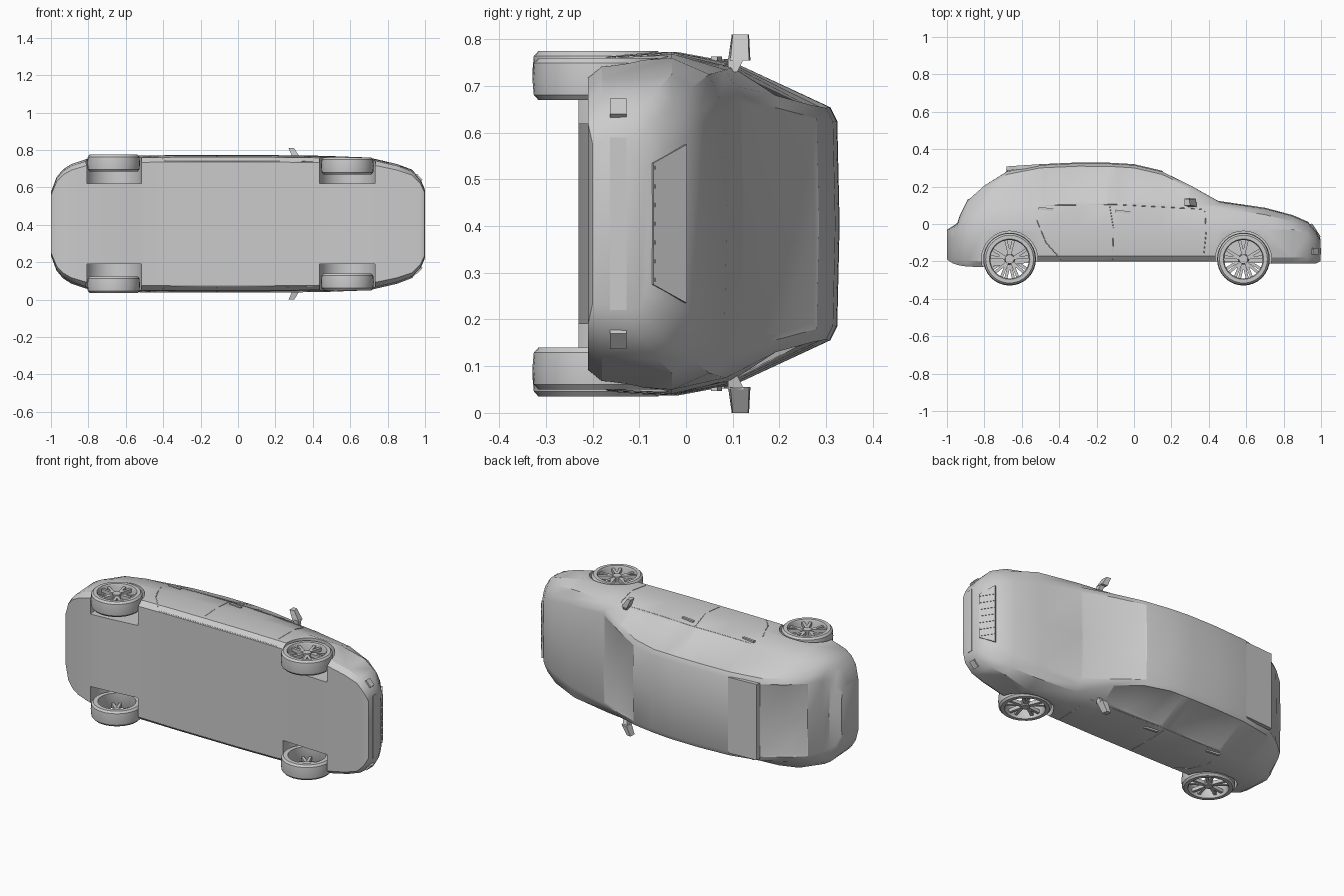
import bpy, bmesh, math
from mathutils import Vector, Matrix

if "Cube" in bpy.data.objects:
    bpy.data.objects.remove(bpy.data.objects["Cube"])

# The car lies on its side: x = length (nose at +x), y = car height, z = car width
CZ = 0.405
grey = bpy.data.materials.new("light grey")
grey.diffuse_color = (0.6, 0.6, 0.6, 1)
grey.use_nodes = True
grey.node_tree.nodes["Principled BSDF"].inputs["Base Color"].default_value = grey.diffuse_color

# x, floor, belt, roof, half widths at flank, belt, roof
STATIONS = [
    (-1.0, -.19, -.06, -.03, .17, .16, .14), (-.97, -.21, -.045, -.012, .25, .24, .21),
    (-.945, -.218, -.02, .005, .28, .26, .23), (-.93, -.222, 0, .05, .295, .275, .24),
    (-.89, -.228, .04, .13, .32, .30, .245), (-.80, -.23, .08, .21, .35, .325, .245),
    (-.68, -.22, .10, .285, .362, .335, .245), (-.5, -.2, .105, .32, .366, .34, .248),
    (-.3, -.2, .11, .329, .368, .342, .25), (-.14, -.2, .11, .328, .368, .342, .25),
    (-.10, -.2, .11, .326, .368, .342, .25), (.0, -.2, .11, .32, .368, .342, .248),
    (.15, -.2, .105, .285, .368, .34, .255), (.3, -.2, .10, .212, .366, .335, .275),
    (.46, -.2, .085, .122, .364, .33, .295), (.7, -.21, .05, .087, .355, .32, .27),
    (.85, -.21, .01, .047, .32, .29, .24), (.93, -.21, -.03, .012, .29, .26, .22),
    (.975, -.21, -.07, -.04, .24, .22, .19), (.997, -.2, -.1, -.08, .19, .18, .15)]


def section(x):
    """Half cross-section (height, half width) from sill to roof corner."""
    for a, b in zip(STATIONS, STATIONS[1:]):
        if x <= b[0]:
            t = (x - a[0]) / (b[0] - a[0])
            break
    _, lo, belt, top, w, wb, wt = [p + (q - p) * t for p, q in zip(a, b)]
    return [(lo, .9 * w), (lo + .03, .97 * w), (min(-.03, belt - .03), w), (belt, wb),
            (top - min(.02, .45 * (top - belt)), wt), (top - .005, wt - .03), (top, 0)]


def flank(x, y):
    """Half width of the body at a point on its side."""
    pts = section(x)
    for (y0, w0), (y1, w1) in zip(pts, pts[1:]):
        if y0 <= y <= y1:
            return w0 + (w1 - w0) * (y - y0) / (y1 - y0)
    return pts[0][1]


def finish(bm, name, angle=30):
    bmesh.ops.recalc_face_normals(bm, faces=bm.faces)
    me = bpy.data.meshes.new(name)
    bm.to_mesh(me)
    bm.free()
    me.materials.append(grey)
    ob = bpy.data.objects.new(name, me)
    bpy.context.collection.objects.link(ob)
    smooth(ob, angle)
    return ob


def smooth(ob, angle=30):
    bpy.ops.object.select_all(action='DESELECT')
    ob.select_set(True)
    bpy.context.view_layer.objects.active = ob
    bpy.ops.object.shade_smooth_by_angle(angle=math.radians(angle))


def add_box(bm, centre, size, rot=None):
    m = Matrix.Translation(centre) @ (rot or Matrix()) @ Matrix.Diagonal((*size, 1))
    bmesh.ops.create_cube(bm, size=1, matrix=m)


def prism(bm, bottom, top):
    """Solid between two point loops of equal length."""
    a, b = [[bm.verts.new(p) for p in loop] for loop in (bottom, top)]
    bm.faces.new(a)
    bm.faces.new(b)
    for i in range(len(a)):
        j = (i + 1) % len(a)
        bm.faces.new((a[i], a[j], b[j], b[i]))


# Body shell lofted from nose to tail
bm = bmesh.new()
rings = []
for s in STATIONS:
    half = section(s[0])
    loop = half + [(y, -w) for y, w in reversed(half[:-1])]
    rings.append([bm.verts.new((s[0], y, CZ + w)) for y, w in loop])
n = len(rings[0])
grid = {}
for i, (r0, r1) in enumerate(zip(rings, rings[1:])):
    for j in range(n):
        k = (j + 1) % n
        grid[i, j] = bm.faces.new((r0[j], r0[k], r1[k], r1[j]))
bm.faces.new(rings[0])
bm.faces.new(rings[-1])
bmesh.ops.recalc_face_normals(bm, faces=bm.faces)

# Sunken glass: side windows, windscreen, rear window
glass = [([3], -.52, -.13), ([8], -.52, -.13), ([3], -.11, .31), ([8], -.11, .31),
         ([5, 6], .14, .47), ([5, 6], -.9, -.67)]
for cols, x0, x1 in glass:
    faces = [f for (i, j), f in grid.items() if j in cols
             and STATIONS[i][0] >= x0 and STATIONS[i + 1][0] <= x1]
    bmesh.ops.inset_region(bm, faces=faces, thickness=.012, depth=-.004, use_even_offset=True)
body = finish(bm, "body")

# Wheel wells cut from the body
WHEELS = [(-.665, -.188, .325), (.585, -.188, .31)]
bm = bmesh.new()
for x, y, _ in WHEELS:
    for s in (-1, 1):
        bmesh.ops.create_cone(bm, cap_ends=True, segments=32, radius1=.15, radius2=.15, depth=.3,
                              matrix=Matrix.Translation((x, y, CZ + s * (.215 + .15))))
cutter = finish(bm, "well_cutter")
mod = body.modifiers.new("wells", 'BOOLEAN')
mod.object = cutter
mod.solver = 'EXACT'
bpy.context.view_layer.objects.active = body
bpy.ops.object.modifier_apply(modifier="wells")
bpy.data.objects.remove(cutter)
smooth(body)


# Wheels: lathed tyre and rim, hub and five forked spokes
def wheel(name, x, y, z, s):
    bm = bmesh.new()
    profile = [(.103, -.045), (.128, -.045), (.138, -.034), (.141, 0), (.138, .034),
               (.128, .045), (.108, .045), (.103, .036)]
    seg = 32
    loops = []
    for i in range(seg):
        a = 2 * math.pi * i / seg
        loops.append([bm.verts.new((r * math.cos(a), r * math.sin(a), h)) for r, h in profile])
    for i in range(seg):
        p, q = loops[i], loops[(i + 1) % seg]
        for j in range(len(profile)):
            k = (j + 1) % len(profile)
            bm.faces.new((p[j], p[k], q[k], q[j]))
    bmesh.ops.create_cone(bm, cap_ends=True, segments=10, radius1=.03, radius2=.024, depth=.03,
                          matrix=Matrix.Translation((0, 0, .022)))
    for i in range(5):
        for d in (-.2, .2):
            a = 2 * math.pi * i / 5 + math.pi / 2
            p0 = Vector((math.cos(a), math.sin(a), 0)) * .02
            p1 = Vector((math.cos(a + d), math.sin(a + d), 0)) * .106
            side = Vector((-math.sin(a), math.cos(a), 0)) * .008
            base = [p0 - side, p1 - side, p1 + side, p0 + side]
            prism(bm, [p + Vector((0, 0, .012)) for p in base],
                  [p + Vector((0, 0, .032)) for p in base])
    m = Matrix.Translation((x, y, z)) @ Matrix.Rotation(0 if s > 0 else math.pi, 4, 'X')
    bmesh.ops.transform(bm, matrix=m, verts=bm.verts)
    finish(bm, name)


for (x, y, off), label in zip(WHEELS, ("rear", "front")):
    for s, side in ((1, "left"), (-1, "right")):
        wheel(f"{label}_wheel_{side}", x, y, CZ + s * off, s)

# Side mirrors and door handles
for s, side in ((1, "near"), (-1, "far")):
    bm = bmesh.new()
    prism(bm, [(x, y, CZ + s * .325) for x, y in ((.31, .09), (.335, .09), (.335, .11), (.31, .11))],
          [(x, y, CZ + s * .355) for x, y in ((.30, .09), (.33, .09), (.33, .125), (.30, .125))])
    prism(bm, [(x, y, CZ + s * .35) for x, y in ((.295, .09), (.335, .095), (.33, .135), (.295, .138))],
          [(x, y, CZ + s * .405) for x, y in ((.27, .098), (.30, .1), (.295, .133), (.27, .135))])
    finish(bm, f"mirror_{side}")
    bm = bmesh.new()
    for x, y in ((-.47, .08), (-.06, .065)):
        add_box(bm, (x, y, CZ + s * (flank(x, y) + .002)), (.08, .014, .012),
                Matrix.Rotation(-.12, 4, 'Z'))
    finish(bm, f"door_handles_{side}")

# Door shut lines as fine beads on the flanks
LINES = [[(.38, .07), (.385, -.05), (.37, -.19)], [(-.13, .1), (-.11, -.02), (-.115, -.19)],
         [(-.52, .02), (-.47, -.1), (-.39, -.19)], [(-.5, .1), (-.1, .104), (.36, .08)],
         [(-.39, -.195), (.4, -.195)]]
for s, side in ((1, "near"), (-1, "far")):
    cu = bpy.data.curves.new(f"door_lines_{side}", 'CURVE')
    cu.dimensions = '3D'
    cu.bevel_depth = .002
    cu.bevel_resolution = 0
    cu.materials.append(grey)
    for line in LINES:
        pts = []
        for (xa, ya), (xb, yb) in zip(line, line[1:]):
            for t in (0, .25, .5, .75, 1):
                x, y = xa + (xb - xa) * t, ya + (yb - ya) * t
                pts.append((x, y, CZ + s * flank(x, y), 1))
        sp = cu.splines.new('POLY')
        sp.points.add(len(pts) - 1)
        for p, co in zip(sp.points, pts):
            p.co = co
    bpy.context.collection.objects.link(bpy.data.objects.new(cu.name, cu))

# Upper grille frame with slats, lower intake and fog lamps
bm = bmesh.new()
prism(bm, [(.985, -.075, CZ - .13), (.985, -.075, CZ + .13), (.94, -.002, CZ + .17), (.94, -.002, CZ - .17)],
      [(.997, -.07, CZ - .13), (.997, -.07, CZ + .13), (.95, .002, CZ + .17), (.95, .002, CZ - .17)])
for i in range(-3, 4):
    add_box(bm, (.973, -.034, CZ + i * .04), (.006, .08, .008), Matrix.Rotation(.58, 4, 'Z'))
finish(bm, "grille")
bm = bmesh.new()
add_box(bm, (.996, -.145, CZ), (.008, .035, .37))
for s in (-1, 1):
    add_box(bm, (.964, -.145, CZ + s * .245), (.02, .035, .045), Matrix.Rotation(s * -.75, 4, 'Y'))
finish(bm, "lower_intake")

# Roof spoiler over the rear window
bm = bmesh.new()
low = [(-.685, .285), (-.52, .30), (-.50, .32), (-.68, .308)]
prism(bm, [(x, y, CZ - .225) for x, y in low], [(x, y, CZ + .225) for x, y in low])
finish(bm, "spoiler")
